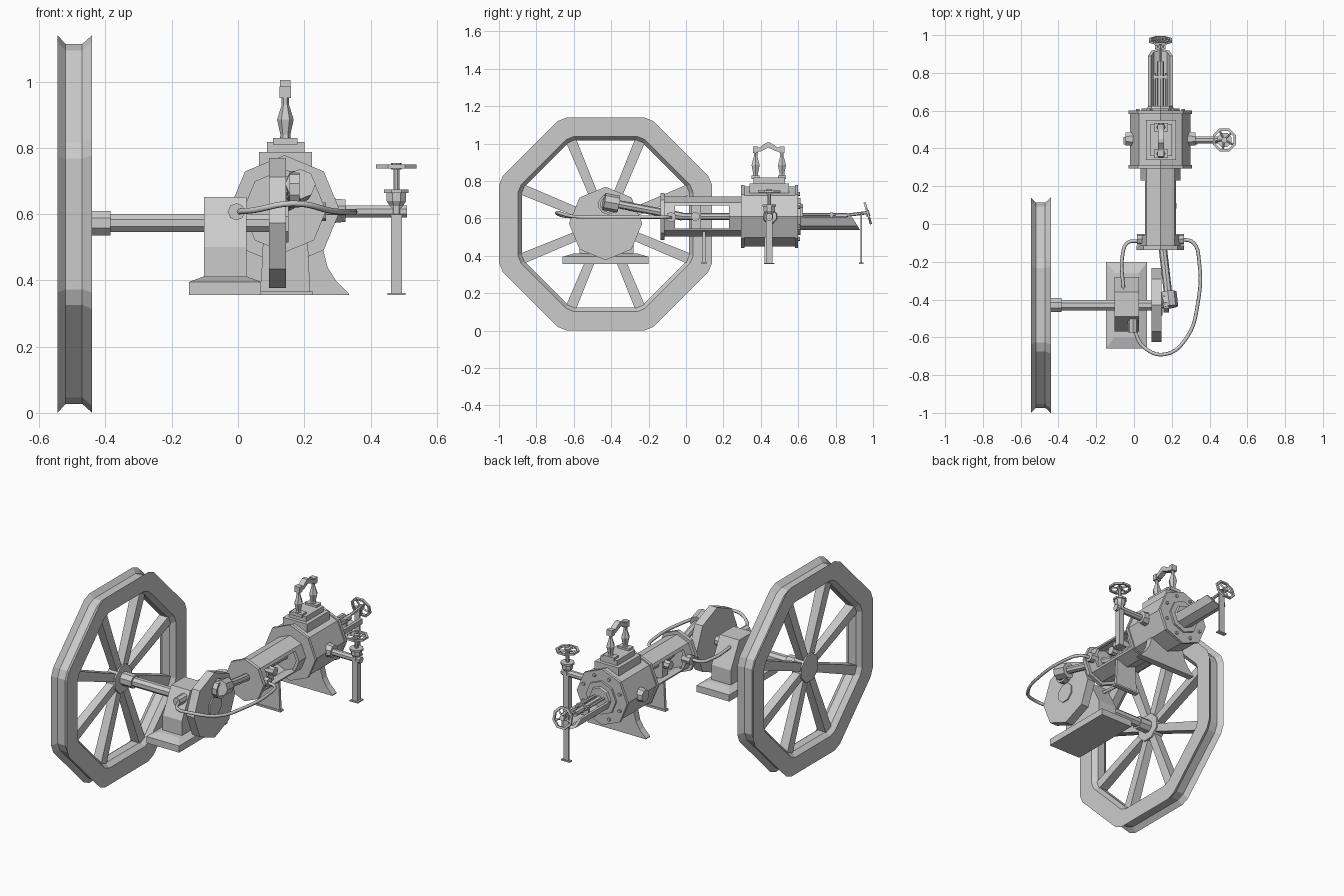
import bpy, math
from mathutils import Vector as V

if "Cube" in bpy.data.objects:
    bpy.data.objects.remove(bpy.data.objects["Cube"])
PI = math.pi
X0, Z0 = 0.14, 0.61      # cylinder centre line
WY, WZ = -0.43, 0.57     # crankshaft centre line


def mesh(name, verts, faces):
    me = bpy.data.meshes.new(name)
    me.from_pydata([tuple(v) for v in verts], [], faces)
    ob = bpy.data.objects.new(name, me)
    bpy.context.collection.objects.link(ob)
    import bmesh
    bm = bmesh.new()
    bm.from_mesh(me)
    bmesh.ops.recalc_face_normals(bm, faces=bm.faces)
    bm.to_mesh(me)
    bm.free()
    return ob


def lathe(name, base, axis, prof, n=8, phase=0, closed=False, angles=None):
    """Sweep (distance along axis, radius) pairs around an axis; phase 0 puts a corner on top."""
    d = V(axis).normalized()
    up = V((0, 0, 1)) if abs(d.z) < 0.9 else V((1, 0, 0))
    u = (up - d * up.dot(d)).normalized()
    w = d.cross(u)
    angs = angles or [phase + 2 * PI * i / n for i in range(n)]
    n, m = len(angs), len(prof)
    verts = [V(base) + d * t + (u * math.cos(a) + w * math.sin(a)) * r for t, r in prof for a in angs]
    faces = [(j * n + i, j * n + (i + 1) % n, (j + 1) % m * n + (i + 1) % n, (j + 1) % m * n + i)
             for j in range(m if closed else m - 1) for i in range(n)]
    if not closed:
        faces += [tuple(range(n)), tuple(range((m - 1) * n, m * n))]
    return mesh(name, verts, faces)


def rod(name, a, b, r, n=8, r2=None, phase=0):
    d = V(b) - V(a)
    return lathe(name, a, d, [(0, r), (d.length, r if r2 is None else r2)], n, phase)


def extrude(name, pts, axis, lo, hi):
    """Extrude a 2D outline along axis 'x' (pts are y,z) or 'y' (pts are x,z)."""
    put = (lambda p, t: (t, p[0], p[1])) if axis == 'x' else (lambda p, t: (p[0], t, p[1]))
    n = len(pts)
    return mesh(name, [put(p, t) for t in (lo, hi) for p in pts],
                [tuple(range(n)), tuple(range(n, 2 * n))] +
                [(i, (i + 1) % n, n + (i + 1) % n, n + i) for i in range(n)])


def frustum(name, b, z0, t, z1):
    """Box or tapered box: b and t are (x0, x1, y0, y1)."""
    vs = [(x, y, z) for q, z in ((b, z0), (t, z1))
          for x, y in ((q[0], q[2]), (q[1], q[2]), (q[1], q[3]), (q[0], q[3]))]
    return mesh(name, vs, [(0, 1, 2, 3), (4, 5, 6, 7)] + [(i, (i + 1) % 4, 4 + (i + 1) % 4, 4 + i) for i in range(4)])


def box(name, x0, x1, y0, y1, z0, z1):
    return frustum(name, (x0, x1, y0, y1), z0, (x0, x1, y0, y1), z1)


def tube(name, pts, r):
    cu = bpy.data.curves.new(name, 'CURVE')
    cu.dimensions = '3D'
    cu.bevel_depth, cu.bevel_resolution, cu.use_fill_caps, cu.resolution_u = r, 1, True, 5
    sp = cu.splines.new('BEZIER')
    sp.bezier_points.add(len(pts) - 1)
    for bp, p in zip(sp.bezier_points, pts):
        bp.co = p
        bp.handle_left_type = bp.handle_right_type = 'AUTO'
    bpy.context.collection.objects.link(bpy.data.objects.new(name, cu))


def handwheel(name, c, axis, r):
    d = V(axis).normalized()
    lathe(name + "_rim", c, d, [(-.006, r), (.006, r), (.006, r - .014), (-.006, r - .014)], 8, PI / 8, True)
    lathe(name + "_hub", c, d, [(-.01, .016), (.01, .016)], 8)
    u = d.orthogonal().normalized()
    w = d.cross(u)
    for i in range(5):
        a = 2 * PI * i / 5
        rod(name + "_spoke", c, V(c) + (u * math.cos(a) + w * math.sin(a)) * (r - .008), .006, 4)


# flywheel: grooved octagonal rim with chamfered corners, spokes and hub
ch = math.atan(0.207 / 0.57)
angs = [k * PI / 4 + s * ch for k in range(8) for s in (-1, 1)]
rim = [(-.545, .57), (-.52, .543), (-.47, .543), (-.44, .57), (-.44, .468), (-.468, .447), (-.517, .447), (-.545, .468)]
lathe("flywheel_rim", (0, WY, WZ), (1, 0, 0), [(x, r / math.cos(ch)) for x, r in rim], closed=True, angles=angs)
wc = V((-.4925, WY, WZ))
for k in range(8):
    a = PI / 8 + k * PI / 4
    rod("flywheel_spoke", wc, wc + V((0, math.cos(a), math.sin(a))) * .49, .032, 4, .04, PI / 4)
lathe("flywheel_hub", (0, WY, WZ), (1, 0, 0), [(-.525, .085), (-.46, .085)], 8, PI / 8)

# crankshaft, collar and crank disc
lathe("crankshaft", (0, WY, WZ + .003), (1, 0, 0),
      [(-.5, .04), (-.385, .04), (-.385, .029), (.152, .029)], 8, PI / 8)
lathe("crank_disc", (0, WY, WZ + .003), (1, 0, 0), [(.093, .196), (.145, .196)], 8)
lathe("crank_boss", (0, WY, WZ), (1, 0, 0), [(.14, .06), (.152, .06)], 8, PI / 8)

# main bearing pedestal
box("pedestal_base", -.148, .07, -.66, -.2, .355, .395)
frustum("pedestal_slope", (-.148, .07, -.66, -.2), .395, (-.103, .026, -.6, -.26), .412)
extrude("bearing_block", [(-.57, .4), (-.28, .4), (-.28, .5), (-.36, .652), (-.49, .652), (-.57, .5)], 'x', -.103, .026)

# connecting rod with octagonal big end and strap ring
pin, small = V((.185, -.41, .685)), V((.14, -.02, .61))
dr = (small - pin).normalized()
rod("connecting_rod", pin, small, .022, 8)
rod("rod_big_end", pin - dr * .03, pin + dr * .05, .046, 8)
rod("crank_pin", (.14, pin.y, pin.z), (.21, pin.y, pin.z), .028, 8)
lathe("big_end_strap", (.155, pin.y - .005, pin.z - .01), (1, 0, 0),
      [(0, .055), (.03, .055), (.03, .042), (0, .042)], 10, 0, True)

# crosshead guide: hollow octagonal barrel with side windows
AX, C = (0, 1, 0), (X0, 0, Z0)
guide = lathe("crosshead_guide", C, AX, [(-.13, .106), (.3, .106)])
bore = lathe("guide_bore_cutter", C, AX, [(-.09, .086), (.25, .086)])
window = box("guide_window_cutter", X0 - .2, X0 + .2, -.06, .23, .547, .668)
for cut in (bore, window):
    cut.hide_render = True
    cut.hide_set(True)
    m = guide.modifiers.new("cut", 'BOOLEAN')
    m.operation, m.object, m.solver = 'DIFFERENCE', cut, 'EXACT'
lathe("guide_flange", C, AX, [(-.137, .126), (-.115, .126)])
rod("piston_rod", (X0, -.03, Z0), (X0, .3, Z0), .018)
box("crosshead", X0 - .04, X0 + .04, .03, .08, Z0 - .08, Z0 + .08)
rod("crosshead_pin", (X0 - .075, .05, Z0), (X0 + .075, .05, Z0), .025)

# guide support leg
extrude("guide_leg", [(.068, .36), (.218, .36), (.21, .53), (.076, .53)], 'y', .087, .104)
box("guide_leg_foot", .06, .226, .082, .11, .355, .366)

# steam cylinder with end flanges and rear head
lathe("steam_cylinder", C, AX, [(.295, .168), (.312, .168), (.312, .16), (.583, .16), (.583, .168), (.6, .168)])
lathe("rear_head", C, AX, [(.6, .1), (.612, .1), (.612, .07), (.625, .065)])
for i in range(8):
    a = PI / 8 + i * PI / 4
    p = V((X0 + .13 * math.sin(a), .598, Z0 + .13 * math.cos(a)))
    rod("head_bolt", p, p + V((0, .012, 0)), .01, 6)
for s in (-1, 1):
    rod("cylinder_port", (X0 + s * .13, .45, Z0), (X0 + s * .185, .45, Z0), .042, 8, .036, PI / 8)

# flared cylinder saddle
half = [(.195, .355), (.195, .36), (.155, .4), (.13, .44), (.115, .5)]
extrude("cylinder_saddle", [(X0 + x, z) for x, z in half] + [(X0 - x, z) for x, z in reversed(half)], 'y', .42, .46)

# valve chest on top
box("valve_chest", .063, .223, .34, .55, .69, .787)
box("valve_chest_cover", .087, .2, .36, .53, .787, .818)

# rocker stand: two shaped posts, beam and peak
for y in (.372, .513):
    box("post_pad", .105, .18, y - .022, y + .022, .81, .83)
    lathe("rocker_post", (.143, y, 0), (0, 0, 1),
          [(.825, .017), (.84, .015), (.885, .025), (.93, .011), (.96, .011)], 6)
    box("post_cap", .125, .16, y - .014, y + .014, .95, .985)
extrude("rocker_beam", [(.36, .958), (.4, .958), (.44, .978), (.485, .958), (.525, .958), (.525, .972), (.49, .98),
                        (.45, 1.005), (.43, 1.005), (.395, .98), (.36, .972)], 'y' and 'x', .127, .159)

# rear slide trough, valve rod and handwheel
trough = [(-.066, 0), (-.047, -.047), (0, -.068), (.047, -.047), (.066, 0), (.05, 0), (.035, -.035), (0, -.05),
          (-.035, -.035), (-.05, 0)]
tr = extrude("rear_trough", [(X0 + x, .606 + z) for x, z in trough], 'y', .6, .93)
for v in tr.data.vertices:
    if v.co.y > .9:
        v.co.y -= (v.co.z - .538) * .6 - .0
rod("tail_rod", (X0, .6, .61), (X0, .86, .61), .018)
for s in (-1, 1):
    rod("guide_bar", (X0 + s * .03, .6, .62), (X0 + s * .03, .8, .62), .008, 6)
box("rear_bracket", X0 - .04, X0 + .04, .77, .785, .575, .632)
rod("rear_wheel_stem", (X0, .78, .607), (X0, .98, .632), .009, 6)
handwheel("rear_handwheel", (X0, .972, .627), (0, .96, .28), .066)
box("rear_post", X0 - .018, X0 + .018, .932, .942, .36, .63)
box("rear_post_foot", X0 - .028, X0 + .028, .926, .948, .355, .363)

# side steam valve with pipe, post and handwheel
SX, SY = .478, .445
rod("steam_inlet_pipe", (.3, SY, .608), (.51, SY, .608), .02, 8, None, PI / 8)
box("valve_post", SX - .017, SX + .017, SY - .017, SY + .017, .36, .6)
box("valve_post_foot", SX - .027, SX + .027, SY - .027, SY + .027, .355, .362)
lathe("valve_body", (SX, SY, 0), (0, 0, 1), [(.6, .022), (.625, .022), (.64, .032), (.663, .032), (.663, .04),
                                             (.674, .04), (.674, .01), (.745, .01)], 8, PI / 8)
handwheel("valve_handwheel", (SX, SY, .744), (0, 0, 1), .066)

# oil pipes with union nuts
tube("oil_pipe_right", [(.25, -.08, .605), (.315, -.1, .606), (.345, -.2, .607), (.338, -.42, .607), (.28, -.6, .61),
                        (.165, -.69, .632), (.05, -.65, .612), (0, -.56, .607)], .0095)
tube("oil_pipe_left", [(.03, -.09, .605), (-.035, -.1, .605), (-.06, -.16, .605), (-.055, -.36, .605)], .0095)
rod("oil_nut_right", (.215, -.08, .607), (.265, -.08, .607), .028)
rod("oil_nut_left", (.07, -.08, .607), (.015, -.08, .607), .028)
rod("bearing_nut_front", (-.005, -.575, .607), (-.005, -.47, .607), .026)
rod("bearing_nut_rear", (-.055, -.345, .607), (-.055, -.4, .607), .018)
